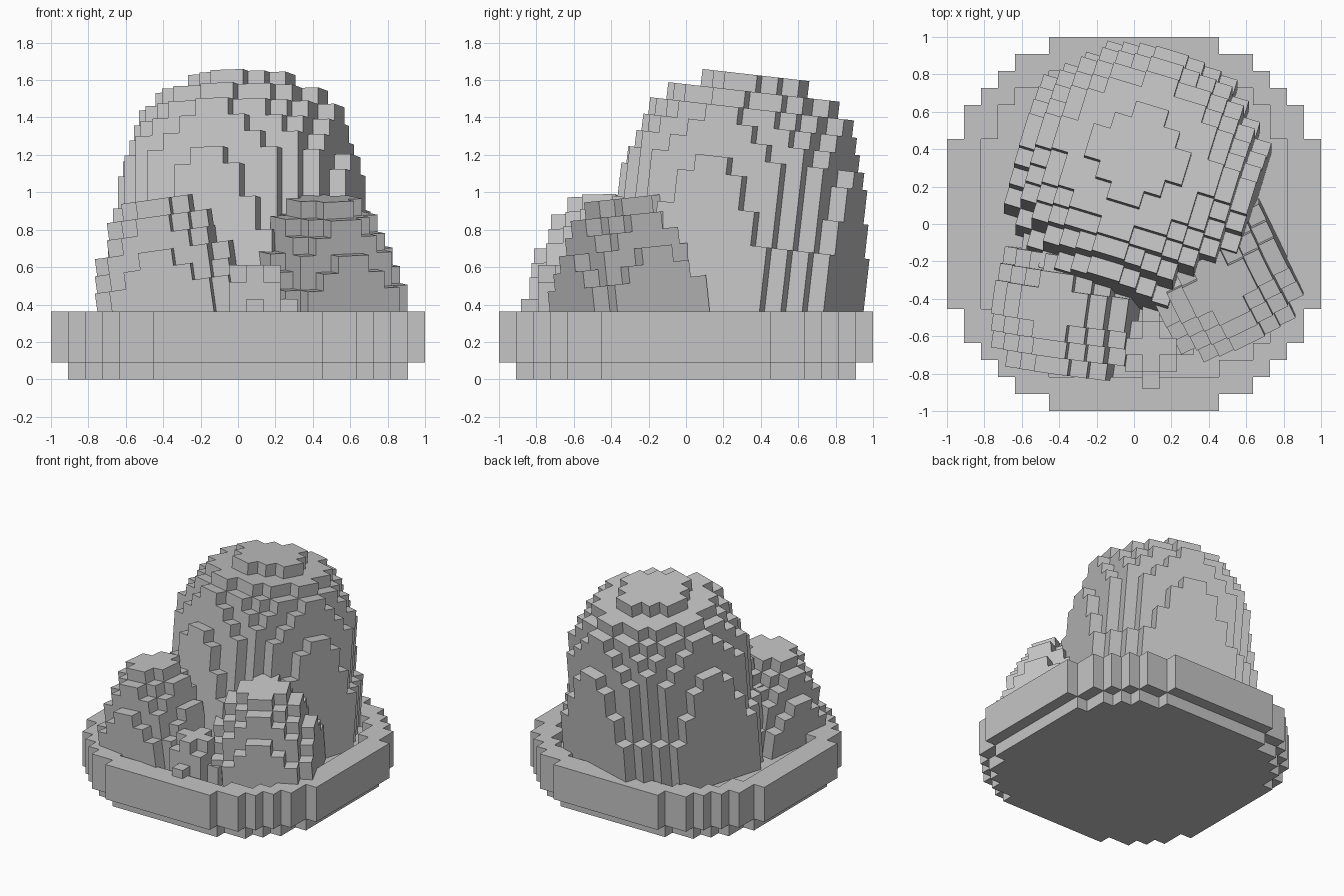
import bpy
import bmesh
from math import radians, floor
from mathutils import Matrix, Vector

CELL = 1 / 11
RIM_Z = 4 * CELL
GREY = (0.56, 0.56, 0.56, 1)

if "Cube" in bpy.data.objects:
    bpy.data.objects.remove(bpy.data.objects["Cube"], do_unlink=True)

stone = bpy.data.materials.new("stone_grey")
stone.use_nodes = True
stone.diffuse_color = GREY
stone.node_tree.nodes["Principled BSDF"].inputs["Base Color"].default_value = GREY
stone.node_tree.nodes["Principled BSDF"].inputs["Roughness"].default_value = 0.9


def round_cells(layers, shift, power):
    """Cells of stacked discs, listed top down as (outer radius, inner radius)."""
    cells = set()
    for k, (outer, inner) in enumerate(layers):
        n = floor(outer) + 1
        for i in range(-n, n + 1):
            for j in range(-n, n + 1):
                dist = (abs(i + shift) ** power + abs(j + shift) ** power) ** (1 / power)
                if inner <= dist <= outer:
                    cells.add((i, j, -1 - k))
    return cells


def block_object(name, layers, matrix, shift=0.5, power=2):
    """Mesh of only the exposed cell sides; the top of the stack is at local z = 0."""
    cells = round_cells(layers, shift, power)
    bm = bmesh.new()
    verts = {}

    def vert(corner):
        key = tuple(round(c * 2) for c in corner)
        if key not in verts:
            verts[key] = bm.verts.new(corner * CELL)
        return verts[key]

    for cell in cells:
        middle = Vector(cell) + Vector((shift, shift, 0.5))
        for axis in range(3):
            for sign in (-1, 1):
                neighbour = list(cell)
                neighbour[axis] += sign
                if tuple(neighbour) in cells:
                    continue
                n, u, v = Vector(), Vector(), Vector()
                n[axis] = sign / 2
                u[(axis + 1) % 3] = 0.5
                v[(axis + 2) % 3] = sign / 2
                c = middle + n
                bm.faces.new([vert(p) for p in (c - u - v, c + u - v, c + u + v, c - u + v)])
    mesh = bpy.data.meshes.new(name)
    bm.to_mesh(mesh)
    bm.free()
    mesh.materials.append(stone)
    obj = bpy.data.objects.new(name, mesh)
    obj.matrix_world = matrix
    bpy.context.collection.objects.link(obj)


def mound(name, radii, depth, x, y, height, turn, lean_x=0, lean_y=0):
    """Leaning dome: turned about its axis, then tipped about its foot at rim level."""
    radii = radii + [radii[-1]] * (depth - len(radii))
    matrix = (Matrix.Translation((x, y, RIM_Z))
              @ Matrix.Rotation(radians(lean_y), 4, 'Y')
              @ Matrix.Rotation(radians(lean_x), 4, 'X')
              @ Matrix.Rotation(radians(turn), 4, 'Z')
              @ Matrix.Translation((0, 0, height - RIM_Z)))
    block_object(name, [(r, 0) for r in radii], matrix)


# Round dish with a raised rim and a narrower foot
block_object("dish", [(11.2, 9.425), (11.2, 0), (11.2, 0), (10.3, 0)],
             Matrix.Translation((0, 0, RIM_Z)), power=2.4)

# Tall mound at the back, leaning backward
mound("tall_mound", [2.7, 4.7, 5.6, 6, 6.4, 6.55, 6.7, 6.7, 7, 7, 7.42], 16,
      0.02, 0.23, 1.635, -17, lean_x=-6.5)

# Two small mounds at the front
small = [1.7, 2.7, 3.2, 3.6, 3.9, 4.35]
mound("small_mound_right", small, 9, -0.35, -0.44, 0.97, -8, lean_y=-8)
mound("small_mound_left", small, 9, 0.46, -0.28, 0.97, 26, lean_x=6)

# Little pebble between them
block_object("pebble", [(1.1, 0), (1.5, 0), (2.1, 0), (2.1, 0)],
             Matrix.Translation((0.09, -0.655, 0.61)), shift=0)
